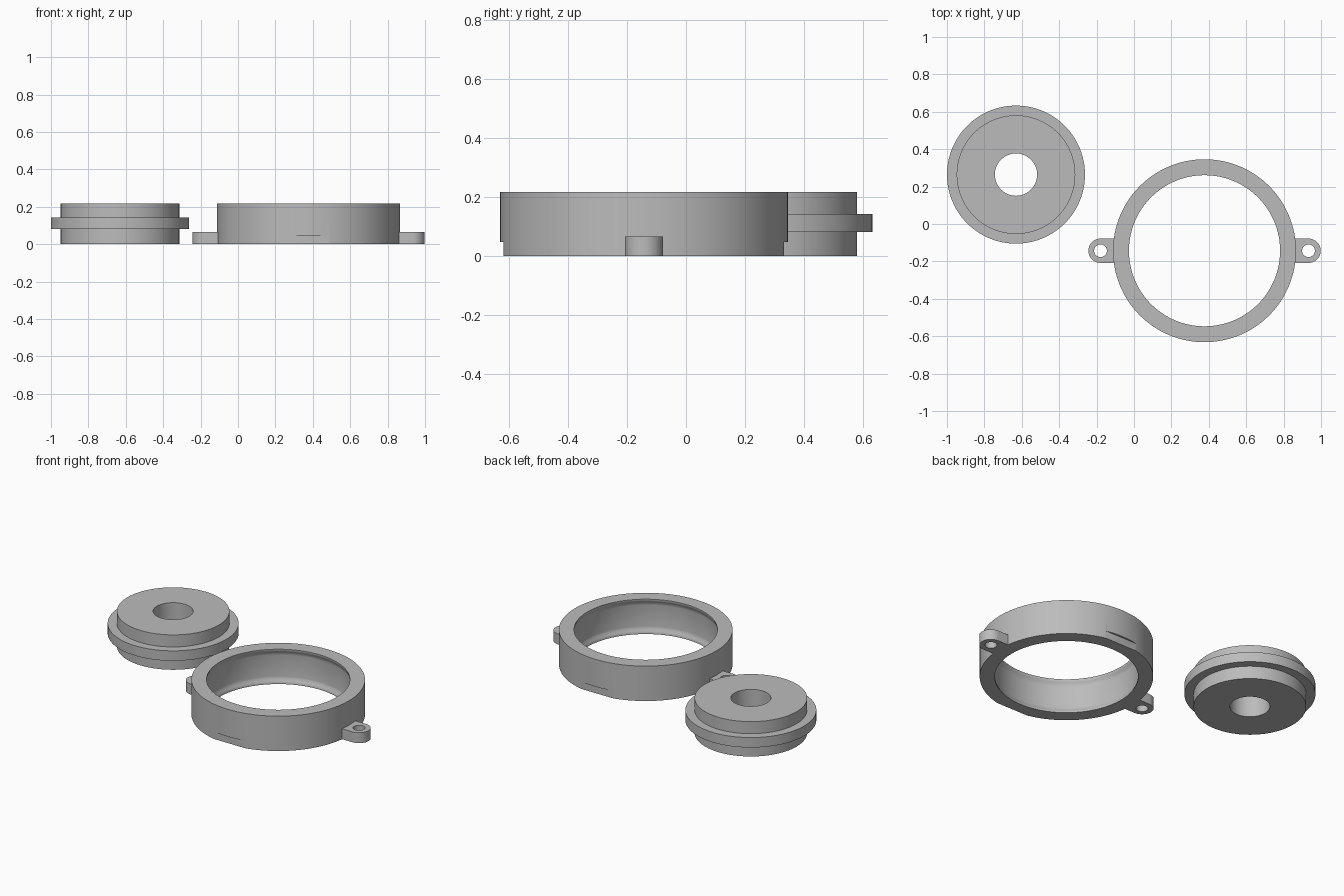
import bpy, bmesh, math

if "Cube" in bpy.data.objects:
    bpy.data.objects.remove(bpy.data.objects["Cube"])

SEG = 128
H = 0.217

grey = bpy.data.materials.new("plain grey")
grey.diffuse_color = (0.5, 0.5, 0.5, 1)
grey.use_nodes = True
grey.node_tree.nodes["Principled BSDF"].inputs["Base Color"].default_value = grey.diffuse_color


def circle(r, z, n=SEG):
    return [(r * math.cos(2 * math.pi * i / n), r * math.sin(2 * math.pi * i / n), z)
            for i in range(n)]


def loft(name, loops, location):
    """Closed tube of quads through a cycle of equal-length loops."""
    bm = bmesh.new()
    rows = [[bm.verts.new(p) for p in loop] for loop in loops]
    n = len(rows[0])
    for a, b in zip(rows, rows[1:] + rows[:1]):
        for i in range(n):
            j = (i + 1) % n
            bm.faces.new((a[i], a[j], b[j], b[i]))
    bmesh.ops.recalc_face_normals(bm, faces=bm.faces[:])
    mesh = bpy.data.meshes.new(name)
    bm.to_mesh(mesh)
    bm.free()
    obj = bpy.data.objects.new(name, mesh)
    bpy.context.collection.objects.link(obj)
    obj.location = location
    mesh.materials.append(grey)
    return obj


def select(obj):
    bpy.ops.object.select_all(action='DESELECT')
    obj.select_set(True)
    bpy.context.view_layer.objects.active = obj


def smooth(obj):
    select(obj)
    bpy.ops.object.shade_smooth_by_angle(angle=math.radians(30))


# Flanged disc with a central bore
disc_profile = [(0.113, 0), (0.317, 0), (0.317, 0.08), (0.369, 0.08),
                (0.369, 0.142), (0.317, 0.142), (0.317, H), (0.113, H)]
disc = loft("flanged_disc", [circle(r, z) for r, z in disc_profile], (-0.631, 0.264, 0))
smooth(disc)

# Housing ring with a shallow recess between two inner lips
CX, CY = 0.377, -0.143
lip = [(0.404, 0), (0.404, 0.008), (0.409, 0.018), (0.416, 0.03), (0.418, 0.042)]
inner = lip + [(r, H - z) for r, z in reversed(lip)]
ring_profile = inner + [(0.489, H), (0.489, 0)]
ring = loft("housing_ring", [circle(r, z) for r, z in ring_profile], (CX, CY, 0))

# Flat pry notches at the foot of the ring, front and back
for side in (-1, 1):
    bpy.ops.mesh.primitive_cube_add(size=1, location=(CX, CY + side * 0.5265, 0))
    cutter = bpy.context.object
    cutter.name = "notch_cutter"
    cutter.scale = (0.22, 0.1, 0.094)
    cutter.hide_render = True
    cutter.data.materials.append(grey)
    select(ring)
    mod = ring.modifiers.new("notch", 'BOOLEAN')
    mod.operation = 'DIFFERENCE'
    mod.solver = 'EXACT'
    mod.object = cutter
    bpy.ops.object.modifier_apply(modifier=mod.name)
    bpy.data.objects.remove(cutter)
smooth(ring)


# Mounting ears: rounded outer end, square inner end sunk into the ring wall
def ear_outline(side, r, root, z, n=64):
    pts = []
    for i in range(n):
        a = 2 * math.pi * i / n
        c, s = math.cos(a), math.sin(a)
        d = r if c >= 0 else min(root / -c, r / max(abs(s), 1e-6))
        pts.append((side * d * c, d * s, z))
    return pts


for side, name in ((-1, "left_ear"), (1, "right_ear")):
    loops = [ear_outline(side, r, root, z)
             for r, root, z in ((0.065, 0.105, 0), (0.065, 0.105, 0.065),
                                (0.034, 1, 0.065), (0.034, 1, 0))]
    # The hole loops are true circles
    for k in (2, 3):
        loops[k] = [(side * x, y, loops[k][0][2]) for x, y, _ in circle(0.034, 0, 64)]
    smooth(loft(name, loops, (CX + side * 0.556, CY, 0)))
